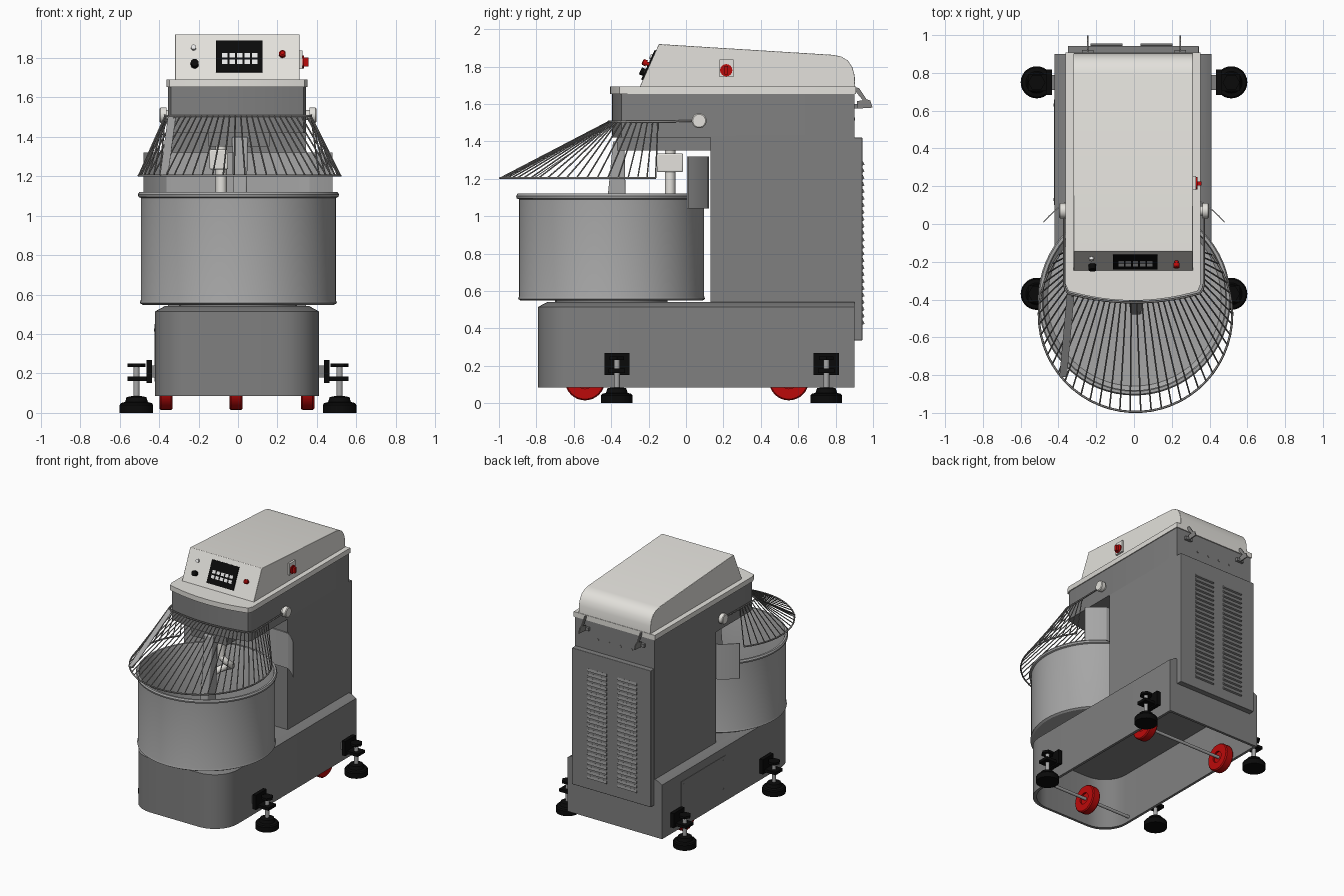
import bpy, bmesh
from math import sin, cos, pi, radians, hypot
from mathutils import Vector, Matrix

if "Cube" in bpy.data.objects:
    bpy.data.objects.remove(bpy.data.objects["Cube"])

CX = -0.005  # centre line of the housing


def material(name, r, g, b):
    m = bpy.data.materials.new(name)
    m.use_nodes = True
    m.diffuse_color = (r, g, b, 1)
    m.node_tree.nodes["Principled BSDF"].inputs["Base Color"].default_value = (r, g, b, 1)
    return m


BODY = material("dark grey paint", 0.215, 0.215, 0.215)
COVER = material("light warm grey", 0.77, 0.755, 0.715)
STEEL = material("bowl steel", 0.38, 0.38, 0.38)
WIRE = material("guard steel", 0.23, 0.225, 0.22)
BLACK = material("black rubber", 0.003, 0.003, 0.003)
RED = material("red", 0.5, 0.003, 0.003)
WHITE = material("white keys", 0.85, 0.85, 0.85)


def finish(name, bm, mat, bevel=0):
    bmesh.ops.recalc_face_normals(bm, faces=bm.faces)
    me = bpy.data.meshes.new(name)
    bm.to_mesh(me)
    bm.free()
    ob = bpy.data.objects.new(name, me)
    bpy.context.collection.objects.link(ob)
    me.materials.append(mat)
    bpy.ops.object.select_all(action='DESELECT')
    ob.select_set(True)
    bpy.context.view_layer.objects.active = ob
    bpy.ops.object.shade_smooth_by_angle(angle=radians(30))
    if bevel:
        mod = ob.modifiers.new("soft edges", 'BEVEL')
        mod.width, mod.segments, mod.limit_method = bevel, 3, 'ANGLE'


def loft(name, rings, mat, bevel=0):
    bm = bmesh.new()
    vs = [[bm.verts.new(p) for p in ring] for ring in rings]
    n = len(vs[0])
    for a, b in zip(vs, vs[1:]):
        for i in range(n):
            j = (i + 1) % n
            bm.faces.new((a[i], a[j], b[j], b[i]))
    bm.faces.new(vs[0])
    bm.faces.new(vs[-1])
    finish(name, bm, mat, bevel)


def box(name, x, y, z, mat, bevel=0, tilt=0):
    """Box from (min, max) pairs, tilted about its own centre around x."""
    bm = bmesh.new()
    size = Vector((x[1] - x[0], y[1] - y[0], z[1] - z[0]))
    mid = Vector((sum(x), sum(y), sum(z))) / 2
    bmesh.ops.create_cube(bm, size=1, matrix=Matrix.Translation(mid)
                          @ Matrix.Rotation(tilt, 4, 'X') @ Matrix.Diagonal((*size, 1)))
    finish(name, bm, mat, bevel)


def lathe(name, profile, mat, origin, axis=(0, 0, 1), n=24):
    turn = Vector((0, 0, 1)).rotation_difference(Vector(axis))
    rings = [[Vector(origin) + turn @ Vector((r * cos(2 * pi * i / n), r * sin(2 * pi * i / n), h))
              for i in range(n)] for r, h in profile]
    loft(name, rings, mat)


def rod(name, origin, axis, r, length, mat, n=16):
    lathe(name, [(r, 0), (r, length)], mat, origin, axis, n)


def wires(name, paths, radius, mat, resolution=1):
    cu = bpy.data.curves.new(name, 'CURVE')
    cu.dimensions = '3D'
    cu.bevel_depth, cu.bevel_resolution, cu.use_fill_caps = radius, resolution, True
    for path in paths:
        sp = cu.splines.new('POLY')
        sp.points.add(len(path) - 1)
        for p, co in zip(sp.points, path):
            p.co = (*co, 1)
        sp.use_smooth = True
    cu.materials.append(mat)
    bpy.context.collection.objects.link(bpy.data.objects.new(name, cu))


# Base: open-bottomed shell with rounded front corners and a sloped shoulder
def base_ring(inset, back, z, r=0.2):
    hw, y0 = 0.415 - inset, -0.79 + inset
    pts = [(hw, back)]
    for side, start in ((1, 0), (-1, -90)):
        for i in range(9):
            a = radians(start - i * 11.25)
            pts.append((side * (hw - r) + r * cos(a), y0 + r + r * sin(a)))
    pts.append((-hw, back))
    return [(CX + x, y, z) for x, y in pts]


loft("base", [base_ring(0.02, 0.88, 0.49), base_ring(0.02, 0.88, 0.085), base_ring(0, 0.9, 0.085),
              base_ring(0, 0.9, 0.515), base_ring(0.05, 0.9, 0.542)], BODY)
box("base_access_plate", (-0.423, -0.419), (0.1, 0.66), (0.16, 0.45), BODY)
for y in (0.13, 0.63):
    for z in (0.19, 0.42):
        rod("plate_screw", (-0.421, y, z), (-1, 0, 0), 0.007, 0.004, BODY, 8)


# Column and bowed head
def head_plan(hw, front, back, bow=0.05):
    pts = [(hw, back), (hw, front + bow + 0.035)]
    pts += [(hw * 0.96 * (1 - i / 8), front + bow * (1 - i / 8) ** 2) for i in range(17)]
    return pts + [(-hw, front + bow + 0.035), (-hw, back)]


def head_ring(hw, front, back, z):
    return [(CX + x, y, z) for x, y in head_plan(hw, front, back)]


box("column", (-0.355, 0.345), (0.13, 0.9), (0.535, 1.43), BODY)
loft("head", [head_ring(0.35, -0.395, 0.9, z) for z in (1.42, 1.655)], BODY)
box("head_gearbox", (-0.15, 0.16), (-0.37, 0.14), (1.35, 1.43), BODY)

# Top cover: flange plus side profile swept across the width
loft("cover_flange", [head_ring(0.357, -0.405, 0.908, z) for z in (1.652, 1.692)], COVER)
side = [(-0.25, 1.685), (-0.145, 1.92), (0.79, 1.862), (0.83, 1.853), (0.865, 1.832),
        (0.89, 1.795), (0.902, 1.75), (0.905, 1.685)]
loft("top_cover", [[(x, y, z) for y, z in side] for x in (-0.32, 0.312)], COVER, 0.004)


# Control panel on the sloped face
TILT, NORMAL = radians(-24.5), Vector((0, -0.909, 0.415))


def slope(x, z, lift=0):
    return Vector((x, -0.25 + (z - 1.69) * 0.447, z)) + NORMAL * lift


def panel_plate(name, x, z, w, h, thick, lift, mat):
    c = slope(x, z, lift)
    box(name, (x - w / 2, x + w / 2), (c.y - thick / 2, c.y + thick / 2),
        (c.z - h / 2, c.z + h / 2), mat, 0, TILT)


panel_plate("display", 0.007, 1.807, 0.235, 0.175, 0.009, 0.002, BLACK)
for i in range(5):
    for z in (1.777, 1.81):
        panel_plate("display_key", -0.068 + i * 0.038, z, 0.028, 0.024, 0.005, 0.007, WHITE)
rod("selector_knob", slope(-0.22, 1.765), NORMAL, 0.02, 0.03, BLACK)
rod("indicator_lamp", slope(-0.225, 1.85), NORMAL, 0.013, 0.015, WHITE)
lathe("stop_button", [(0.01, 0), (0.01, 0.015), (0.017, 0.015), (0.017, 0.035), (0.01, 0.04)],
      RED, slope(0.225, 1.81), NORMAL)
box("switch_plate", (0.31, 0.328), (0.18, 0.255), (1.745, 1.837), COVER)
rod("main_switch", (0.325, 0.215, 1.78), (1, 0, 0), 0.033, 0.01, RED)
box("main_switch_grip", (0.33, 0.357), (0.205, 0.225), (1.758, 1.802), RED)

# Rear panel with two columns of louvres, hinges and screws
box("rear_panel", (-0.35, 0.343), (0.895, 0.943), (0.335, 1.42), BODY, 0.004)
for x in (-0.145, 0.12):
    for i in range(24):
        z = 0.42 + i * 0.037
        box("louvre", (x - 0.085, x + 0.085), (0.935, 0.951), (z, z + 0.02), BODY, 0, radians(25))
for x in (-0.245, 0.245):
    hinge = [(0.9, 1.69), (0.925, 1.685), (0.965, 1.625), (0.985, 1.618), (0.998, 1.58),
             (0.915, 1.575), (0.915, 1.615), (0.945, 1.62), (0.9, 1.675)]
    loft("cover_hinge", [[(x + d, y, z) for y, z in hinge] for d in (-0.004, 0.004)], WIRE)
    box("hinge_foot", (x - 0.03, x + 0.03), (0.9, 0.92), (1.575, 1.6), BODY)
for i in range(4):
    rod("rear_screw", (-0.155 + i * 0.1, 0.9, 1.52), (0, 1, 0), 0.009, 0.004, WIRE, 10)

# Bowl on its turntable
lathe("bowl", [(0.02, 0.552), (0.485, 0.548), (0.5, 0.557), (0.495, 0.572), (0.495, 1.09), (0.507, 1.095),
               (0.51, 1.108), (0.503, 1.12), (0.488, 1.12), (0.482, 1.1), (0.482, 0.62),
               (0.46, 0.6), (0.02, 0.6)], STEEL, (0.002, -0.398, 0), n=64)
rod("turntable", (0, -0.4, 0.53), (0, 0, 1), 0.3, 0.03, BODY, 32)

# Dough breaker bar and spiral hook
loft("breaker_bar", [[(0.01 + sx * w, y + sy * d, z) for sx, sy in
                      ((-1, -1), (1, -1), (1, 1), (-1, 1))]
                     for z, y, w, d in ((0.66, -0.41, 0.03, 0.07), (1.12, -0.37, 0.035, 0.047),
                                        (1.4, -0.36, 0.04, 0.03))], STEEL, 0.008)
box("hook_coupling", (-0.145, -0.05), (-0.155, -0.015), (1.235, 1.335), COVER, 0.008)
rod("hook_shaft", (-0.085, -0.085, 1.08), (0, 0, 1), 0.028, 0.3, COVER)
hook = []
for i in range(41):
    t = i / 40
    r, a = 0.13 * min(1, t * 3), t * 2.4 * pi - 0.5
    hook.append((-0.085 + r * cos(a), -0.085 + r * sin(a), 1.1 - 0.46 * t))
wires("spiral_hook", [hook], 0.025, COVER, 3)

# Splash shield: flat across the column, wings curving forward round the bowl
wing = [(0.64 * cos(radians(41.5 + i * 2)), -0.41 + 0.64 * sin(radians(41.5 + i * 2))) for i in range(8)]
plan = wing + [(0.3, 0.122), (-0.3, 0.122)] + [(-x, y) for x, y in reversed(wing)]
loft("splash_shield", [[(x, y - t, z) for t, z in ((0, 1.04), (0.008, 1.04), (0.008, 1.32), (0, 1.32))]
                       for x, y in plan], STEEL)


# Wire guard: upper rail round the head, lower ring over the bowl, spokes between
def resample(path, n):
    d = [0]
    for p, q in zip(path, path[1:]):
        d.append(d[-1] + hypot(q[0] - p[0], q[1] - p[1]))
    out, k = [], 0
    for i in range(n):
        s = d[-1] * i / (n - 1)
        while k < len(d) - 2 and d[k + 1] < s:
            k += 1
        out.append(Vector(path[k]).lerp(Vector(path[k + 1]), (s - d[k]) / (d[k + 1] - d[k])))
    return out


N = 42
upper = [(p.x, p.y, 1.505) for p in resample(head_plan(0.37, -0.415, -0.15), N)]
lower = []
for i in range(N):
    a = radians(38 - 256 * i / (N - 1))
    lower.append((0.008 + 0.512 * cos(a), -0.48 + 0.515 * sin(a), 1.203))
wires("guard_spokes", list(zip(upper, lower)), 0.004, WIRE)
arms = [[(s * 0.37, -0.15, 1.505), (s * 0.37, 0.07, 1.51)] for s in (-1, 1)]
wires("guard_rails", [upper, lower] + arms, 0.006, WIRE)
loft("guard_strip", [[(x + dx, y, z + dz) for dx, dz in ((-0.02, 0), (0.02, 0), (0.02, 0.006), (-0.02, 0.006))]
                     for x, y, z in ((-0.335, -0.37, 1.5), (-0.375, -0.81, 1.203))], STEEL)
for s in (-1, 1):
    lathe("guard_pivot", [(0.025, 0), (0.025, 0.02), (0.04, 0.02), (0.04, 0.05), (0.034, 0.055)],
          COVER, (s * 0.342, 0.07, 1.51), (s, 0, 0))

# Wheels on two axles
for x, y in ((-0.01, -0.54), (-0.365, 0.55), (0.353, 0.55)):
    lathe("wheel", [(0.012, -0.02), (0.045, -0.02), (0.045, -0.034), (0.1, -0.034), (0.107, -0.026),
                    (0.107, 0.026), (0.1, 0.034), (0.045, 0.034), (0.045, 0.02), (0.012, 0.02)],
          RED, (x, y, 0.122), (1, 0, 0), 32)
for y in (-0.54, 0.55):
    rod("axle", (-0.41, y, 0.122), (1, 0, 0), 0.012, 0.81, STEEL)

# Levelling feet on brackets
for s in (-1, 1):
    for y in (-0.37, 0.75):
        x = s * 0.515
        lathe("foot_pad", [(0.085, 0), (0.085, 0.04), (0.078, 0.05), (0.058, 0.055), (0.05, 0.08),
                           (0.025, 0.085)], BLACK, (x, y, 0), n=28)
        rod("foot_stem", (x, y, 0.08), (0, 0, 1), 0.016, 0.165, STEEL)
        rod("foot_nut", (x, y, 0.232), (0, 0, 1), 0.046, 0.018, BLACK, 6)
        box("bracket_plate", sorted((s * 0.435, s * 0.465)), (y - 0.067, y + 0.067), (0.152, 0.268), BLACK)
        box("bracket_spacer", sorted((s * 0.408, s * 0.44)), (y - 0.04, y + 0.04), (0.18, 0.24), BODY)
        box("bracket_arm", sorted((s * 0.46, s * 0.56)), (y - 0.045, y + 0.045), (0.162, 0.185), BLACK)
